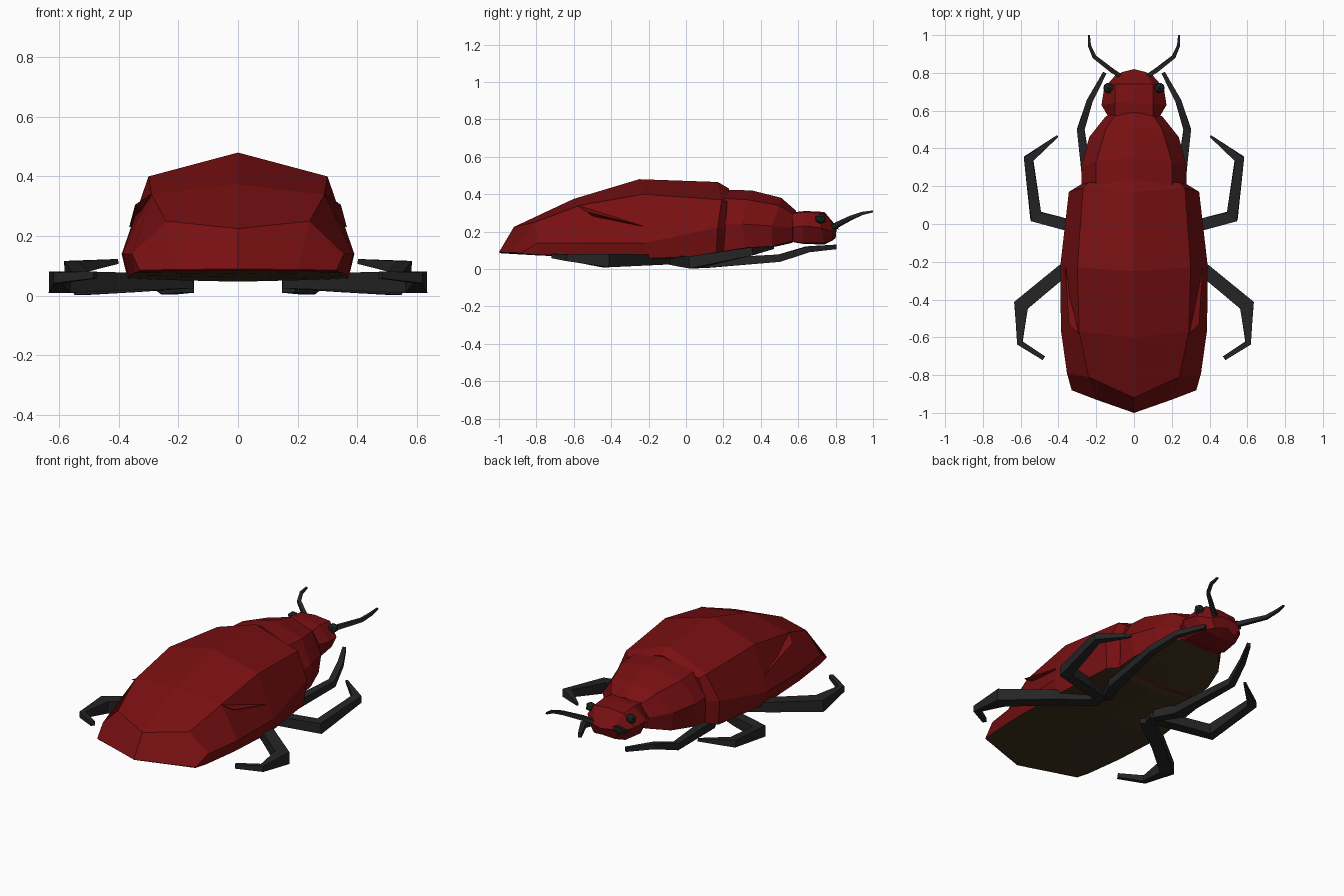
import bpy, bmesh
from mathutils import Vector


def material(name, colour):
    m = bpy.data.materials.new(name)
    m.diffuse_color = (*colour, 1)
    return m


RED = material("shell red", (0.19, 0.005, 0.006))
BLACK = material("leg black", (0.018, 0.018, 0.019))
BROWN = material("belly brown", (0.05, 0.03, 0.012))
EYE = material("eye black", (0.014, 0.02, 0.015))


def finish(name, bm, mats):
    bmesh.ops.recalc_face_normals(bm, faces=bm.faces)
    me = bpy.data.meshes.new(name)
    bm.to_mesh(me)
    bm.free()
    for m in mats:
        me.materials.append(m)
    ob = bpy.data.objects.new(name, me)
    bpy.context.collection.objects.link(ob)
    return ob


def skin(bm, rings):
    """Join rings of points with quads and close both ends."""
    vs = [[bm.verts.new(p) for p in r] for r in rings]
    n = len(vs[0])
    for a, b in zip(vs, vs[1:]):
        for i in range(n):
            j = (i + 1) % n
            f = bm.faces.new((a[i], a[j], b[j], b[i]))
            if n == 8 and i in (3, 4):      # belly strips
                f.material_index = 1
    bm.faces.new(vs[0])
    bm.faces.new(vs[-1])


def body_part(name, rows, mats):
    """Each row is half a section: top, shoulder, side, lower edge, belly."""
    bm = bmesh.new()
    skin(bm, [r + [(-x, y, z) for x, y, z in r[3:0:-1]] for r in rows])
    return finish(name, bm, mats)


def limb(name, path):
    """Square tapered limb; path points are x, y, z, half width, half height."""
    pts = [Vector(p[:3]) for p in path]
    for side, label in ((1, "right"), (-1, "left")):
        rings = []
        for i, p in enumerate(pts):
            d_in = (p - pts[max(i - 1, 0)]).normalized()
            d_out = (pts[min(i + 1, len(pts) - 1)] - p).normalized()
            d = (d_in + d_out).normalized()
            s = d.cross(Vector((0, 0, 1))).normalized()
            u = s.cross(d)
            w, h = path[i][3:]
            ring = [p + s * w * a + u * h * b
                    for a, b in ((1, 1), (-1, 1), (-1, -1), (1, -1))]
            rings.append([(v.x * side, v.y, v.z) for v in ring])
        bm = bmesh.new()
        skin(bm, rings)
        finish(f"{label}_{name}", bm, [BLACK])


# Wing shell with belly
body_part("wing_shell", [
    [(0, -1, .09), (.2, -.93, .088), (.33, -.88, .086), (.33, -.88, .082), (0, -.99, .084)],
    [(0, -.92, .225), (.24, -.81, .25), (.355, -.79, .14), (.345, -.8, .077), (0, -.8, .073)],
    [(0, -.6, .375), (.29, -.57, .34), (.387, -.56, .14), (.365, -.56, .068), (0, -.56, .062)],
    [(0, -.25, .48), (.30, -.23, .40), (.39, -.22, .14), (.37, -.22, .056), (0, -.22, .047)],
    [(0, .17, .465), (.27, .19, .37), (.345, .17, .22), (.33, .16, .07), (0, .16, .05)],
    [(0, .23, .43), (.24, .22, .35), (.28, .21, .22), (.27, .2, .08), (0, .2, .06)],
], [RED, BROWN])

# Thorax
body_part("thorax", [
    [(0, .15, .425), (.2, .15, .38), (.275, .15, .25), (.27, .15, .08), (0, .15, .06)],
    [(0, .35, .42), (.2, .33, .37), (.28, .3, .24), (.265, .32, .10), (0, .33, .09)],
    [(0, .51, .38), (.15, .5, .34), (.237, .46, .23), (.22, .46, .12), (0, .48, .12)],
    [(0, .59, .31), (.1, .58, .29), (.15, .57, .22), (.13, .57, .15), (0, .57, .14)],
], [RED, BROWN])

# Head
body_part("head", [
    [(0, .54, .30), (.1, .54, .295), (.12, .54, .22), (.1, .54, .15), (0, .54, .15)],
    [(0, .64, .31), (.1, .64, .305), (.172, .63, .23), (.13, .62, .14), (0, .62, .135)],
    [(0, .74, .305), (.1, .74, .295), (.158, .72, .22), (.11, .74, .14), (0, .74, .13)],
    [(0, .82, .21), (.06, .805, .215), (.1, .785, .20), (.07, .78, .15), (0, .8, .165)],
], [RED, RED])

# Folded side ridges on the wing shell, and eyes
for side, label in ((1, "right"), (-1, "left")):
    bm = bmesh.new()
    v = [bm.verts.new((x * side, y, z)) for x, y, z in
         ((.365, -.23, .23), (.294, -.58, .34), (.345, -.53, .305), (.28, -.45, .25))]
    for a, b, c in ((0, 1, 2), (0, 1, 3), (0, 2, 3), (1, 2, 3)):
        bm.faces.new((v[a], v[b], v[c]))
    finish(f"{label}_wing_fold", bm, [RED])

    bm = bmesh.new()
    bmesh.ops.create_icosphere(bm, subdivisions=1, radius=.031)
    bmesh.ops.translate(bm, verts=bm.verts, vec=(.135 * side, .72, .268))
    finish(f"{label}_eye", bm, [EYE])

# Legs
limb("front_leg", [(.17, -.02, .04, .025, .03), (.23, .1, .03, .03, .025),
                   (.282, .5, .058, .02, .02), (.235, .65, .105, .016, .016),
                   (.155, .8, .118, .01, .012)])
limb("middle_leg", [(.16, -.07, .05, .03, .025), (.35, -.005, .04, .032, .028),
                    (.52, .04, .035, .035, .032), (.558, .345, .095, .026, .022),
                    (.405, .465, .115, .006, .008)])
limb("hind_leg", [(.17, -.1, .05, .035, .025), (.38, -.25, .048, .035, .03),
                  (.598, -.43, .045, .04, .036), (.604, -.63, .06, .016, .018),
                  (.478, -.71, .07, .012, .012)])

# Antennae
limb("antenna", [(.06, .775, .215, .012, .012), (.12, .815, .24, .012, .012),
                 (.21, .885, .275, .01, .01), (.236, .945, .298, .008, .008),
                 (.238, 1.0, .308, .005, .005)])
